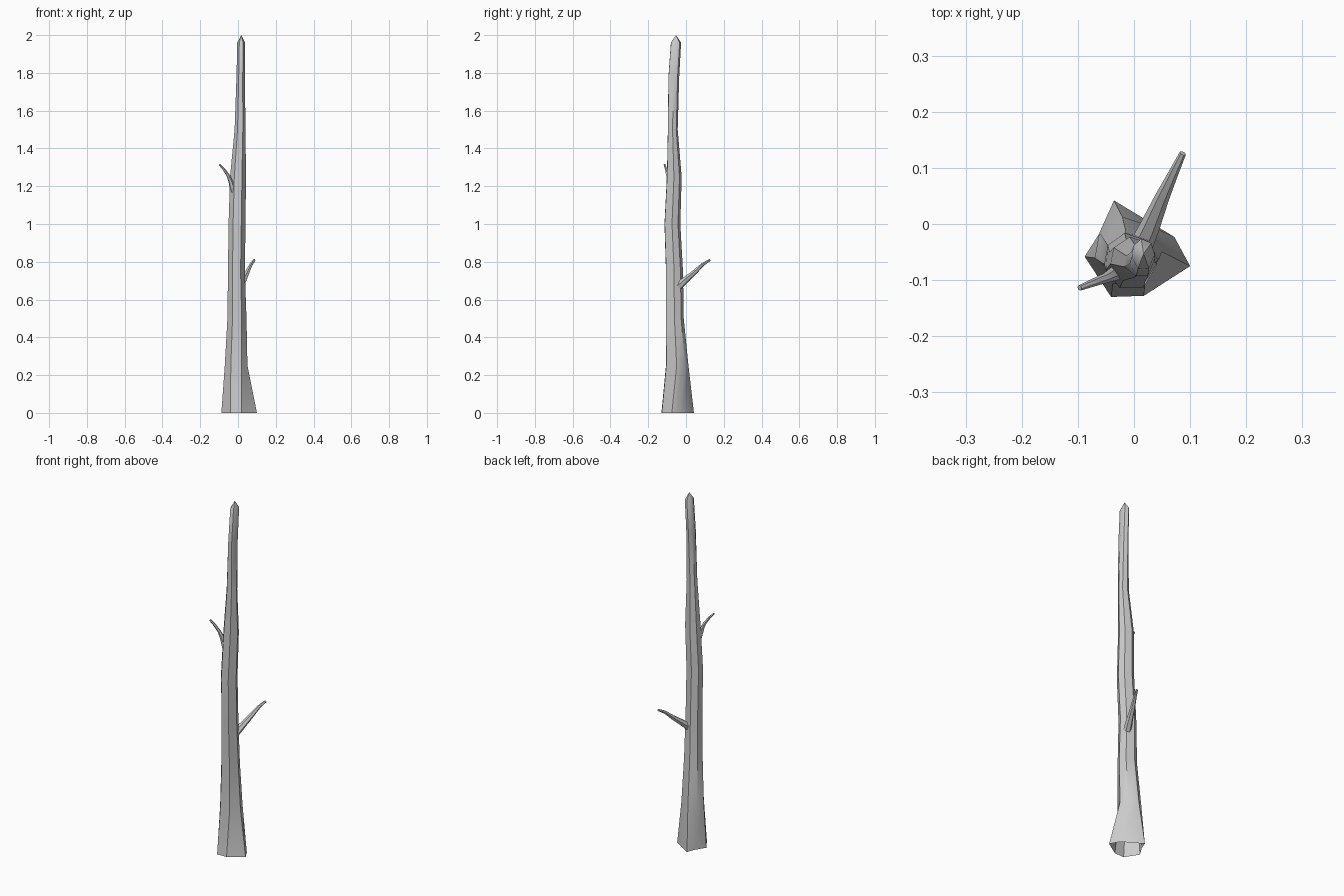
import bpy, bmesh, math
from mathutils import Vector

if "Cube" in bpy.data.objects:
    bpy.data.objects.remove(bpy.data.objects["Cube"])


def loft(name, rings, tip=None, cap=False):
    """Skin a list of equal-length point rings into a tube."""
    bm = bmesh.new()
    vs = [[bm.verts.new(p) for p in r] for r in rings]
    n = len(vs[0])
    for a, b in zip(vs, vs[1:]):
        for i in range(n):
            j = (i + 1) % n
            bm.faces.new((a[i], a[j], b[j], b[i]))
    if tip:
        t = bm.verts.new(tip)
        for i in range(n):
            bm.faces.new((vs[-1][i], vs[-1][(i + 1) % n], t))
    if cap:
        bm.faces.new(vs[-1])
    me = bpy.data.meshes.new(name)
    bm.to_mesh(me)
    bm.free()
    ob = bpy.data.objects.new(name, me)
    bpy.context.collection.objects.link(ob)
    bpy.context.view_layer.objects.active = ob
    ob.select_set(True)
    bpy.ops.object.shade_smooth_by_angle(angle=math.radians(40))
    ob.select_set(False)
    return ob


def fit(points, x0, x1, y0, y1, z):
    """Stretch an outline to the given extents."""
    xs, ys = [p[0] for p in points], [p[1] for p in points]
    return [(x0 + (x - min(xs)) / (max(xs) - min(xs)) * (x1 - x0),
             y0 + (y - min(ys)) / (max(ys) - min(ys)) * (y1 - y0), z)
            for x, y in points]


# Trunk: irregular flared foot, then rounder seven-sided sections
foot = [(0.1, -0.072), (0.072, -0.02), (-0.035, 0.045), (-0.087, -0.055),
        (-0.04, -0.127), (0.018, -0.125)]
foot.insert(3, (-0.052, 0.0))
angles = [0, 45, 100, 148, 190, 243, 300]
around = [(math.cos(math.radians(a)), math.sin(math.radians(a))) for a in angles]
sections = [  # z, x min, x max, y min, y max
    (0.25, -0.070, 0.050, -0.106, 0.013),
    (0.50, -0.056, 0.045, -0.106, -0.012),
    (0.75, -0.053, 0.036, -0.106, -0.016),
    (1.00, -0.050, 0.040, -0.114, -0.030),
    (1.25, -0.042, 0.042, -0.101, -0.023),
    (1.50, -0.018, 0.040, -0.096, -0.044),
    (1.78, -0.008, 0.036, -0.093, -0.036),
    (1.96, -0.004, 0.037, -0.080, -0.026)]
rings = [fit(foot, -0.088, 0.1, -0.13, 0.042, 0)]
rings += [fit(around, x0, x1, y0, y1, z) for z, x0, x1, y0, y1 in sections]
loft("trunk", rings, tip=(0.017, -0.053, 2.0))


def branch(name, path, radii, sides=6):
    pts = [Vector(p) for p in path]
    out = []
    for i, p in enumerate(pts):
        d = (pts[min(i + 1, len(pts) - 1)] - pts[max(i - 1, 0)]).normalized()
        u = d.cross(Vector((0, 0, 1))).normalized()
        v = u.cross(d)
        out.append([p + radii[i] * (u * math.cos(t) - v * -math.sin(t))
                    for t in (2 * math.pi * k / sides for k in range(sides))])
    ob = loft(name, out, cap=True)
    bm = bmesh.new()
    bm.from_mesh(ob.data)
    bmesh.ops.recalc_face_normals(bm, faces=bm.faces)
    bm.to_mesh(ob.data)
    bm.free()


# Broken branch stubs
branch("lower_branch",
       [(0.012, -0.040, 0.670), (0.028, -0.005, 0.702), (0.050, 0.047, 0.746),
        (0.070, 0.090, 0.787), (0.087, 0.126, 0.809)],
       [0.021, 0.018, 0.013, 0.009, 0.006])
branch("upper_branch",
       [(-0.024, -0.083, 1.170), (-0.038, -0.090, 1.222), (-0.050, -0.096, 1.254),
        (-0.074, -0.105, 1.289), (-0.097, -0.114, 1.315)],
       [0.016, 0.012, 0.009, 0.007, 0.005])
